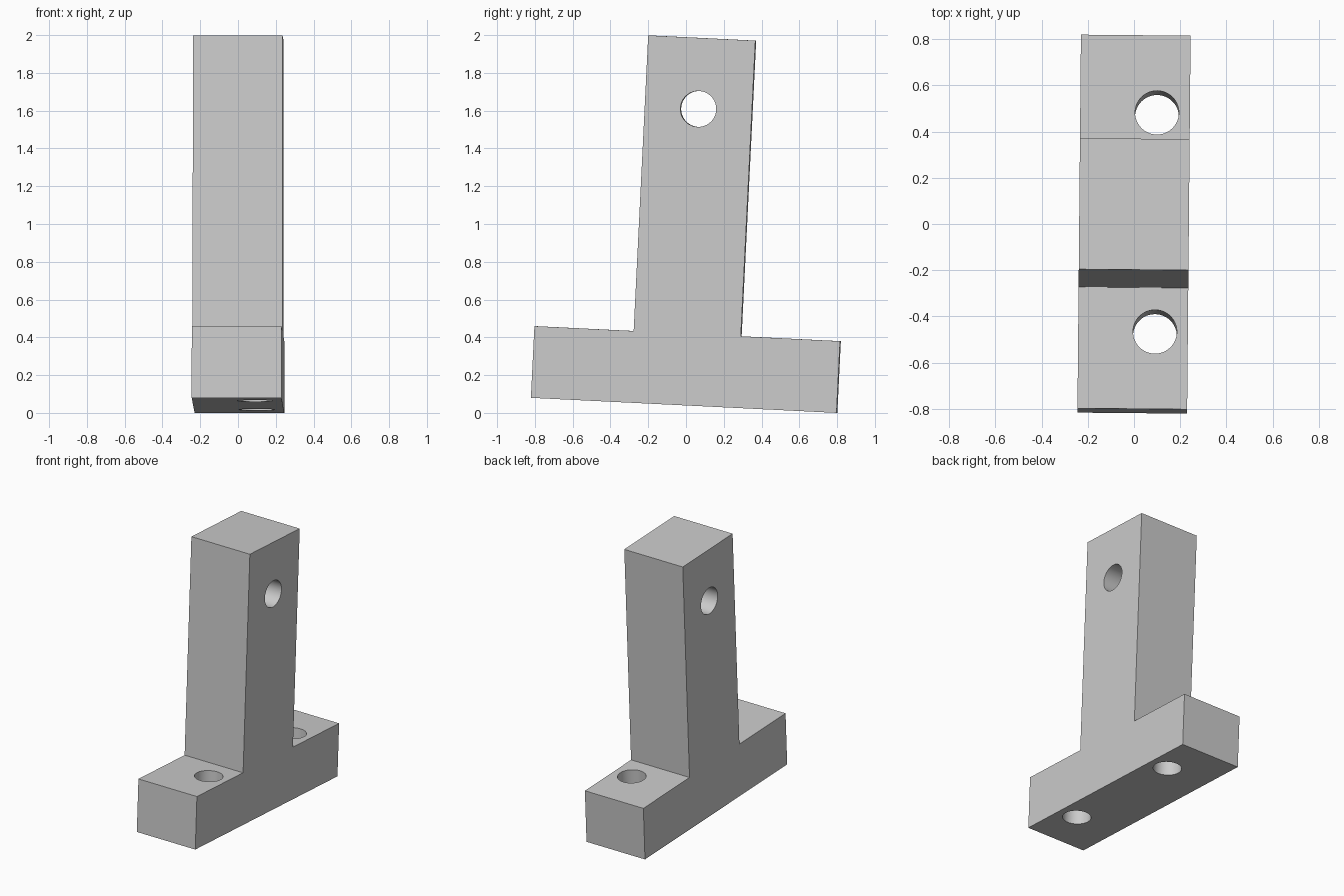
import bpy
import bmesh
from math import radians
from mathutils import Matrix

cube = bpy.data.objects.get("Cube")
if cube:
    bpy.data.objects.remove(cube, do_unlink=True)

WIDTH = 0.475
BASE_HALF, BASE_H = 0.81, 0.38
POST_HALF, POST_TOP = 0.284, 1.947
HOLE_R = 0.095

grey = bpy.data.materials.new("light grey")
grey.use_nodes = True
grey.diffuse_color = (0.6, 0.6, 0.6, 1)
grey.node_tree.nodes["Principled BSDF"].inputs["Base Color"].default_value = (0.6, 0.6, 0.6, 1)


def add_object(name, bm):
    bmesh.ops.recalc_face_normals(bm, faces=bm.faces)
    mesh = bpy.data.meshes.new(name)
    bm.to_mesh(mesh)
    bm.free()
    mesh.materials.append(grey)
    obj = bpy.data.objects.new(name, mesh)
    bpy.context.collection.objects.link(obj)
    return obj


def add_cutter(name, location, axis):
    bm = bmesh.new()
    turn = Matrix.Rotation(radians(90), 4, "Y") if axis == "X" else Matrix()
    bmesh.ops.create_cone(bm, cap_ends=True, segments=48, radius1=HOLE_R, radius2=HOLE_R,
                          depth=1, matrix=Matrix.Translation(location) @ turn)
    obj = add_object(name, bm)
    obj.hide_render = True
    return obj


# Upside-down T profile, mirrored in y and extruded across the width
half = [(BASE_HALF, 0), (BASE_HALF, BASE_H), (POST_HALF, BASE_H), (POST_HALF, POST_TOP)]
profile = half + [(-y, z) for y, z in reversed(half)]
bm = bmesh.new()
face = bm.faces.new([bm.verts.new((-WIDTH / 2, y, z)) for y, z in profile])
side = bmesh.ops.extrude_face_region(bm, geom=[face], use_keep_orig=True)
bmesh.ops.translate(bm, vec=(WIDTH, 0, 0),
                    verts=[v for v in side["geom"] if isinstance(v, bmesh.types.BMVert)])
bracket = add_object("mounting_bracket", bm)

# Two off-centre bolt holes in the foot and one cross hole in the post
cutters = [add_cutter("bolt_hole_cutter", (0.095, y, BASE_H / 2), "Z") for y in (-0.475, 0.475)]
cutters.append(add_cutter("cross_hole_cutter", (0, 0, 1.571), "X"))
for cutter in cutters:
    mod = bracket.modifiers.new("hole", "BOOLEAN")
    mod.object = cutter
    mod.operation = "DIFFERENCE"
    mod.solver = "EXACT"

# Bake the holes and drop the cutters
bpy.context.view_layer.update()
evaluated = bracket.evaluated_get(bpy.context.evaluated_depsgraph_get())
finished = bpy.data.meshes.new_from_object(evaluated)
bracket.modifiers.clear()
bracket.data = finished
for cutter in cutters:
    bpy.data.objects.remove(cutter, do_unlink=True)

# Smooth hole walls, sharp edges elsewhere
bpy.ops.object.select_all(action="DESELECT")
bracket.select_set(True)
bpy.context.view_layer.objects.active = bracket
bpy.ops.object.shade_smooth_by_angle(angle=radians(30))

# Slight lean and turn of the whole part
bracket.rotation_euler = (radians(-2.82), 0, radians(-0.53))
bracket.location = (0, -0.01, 0.04)
